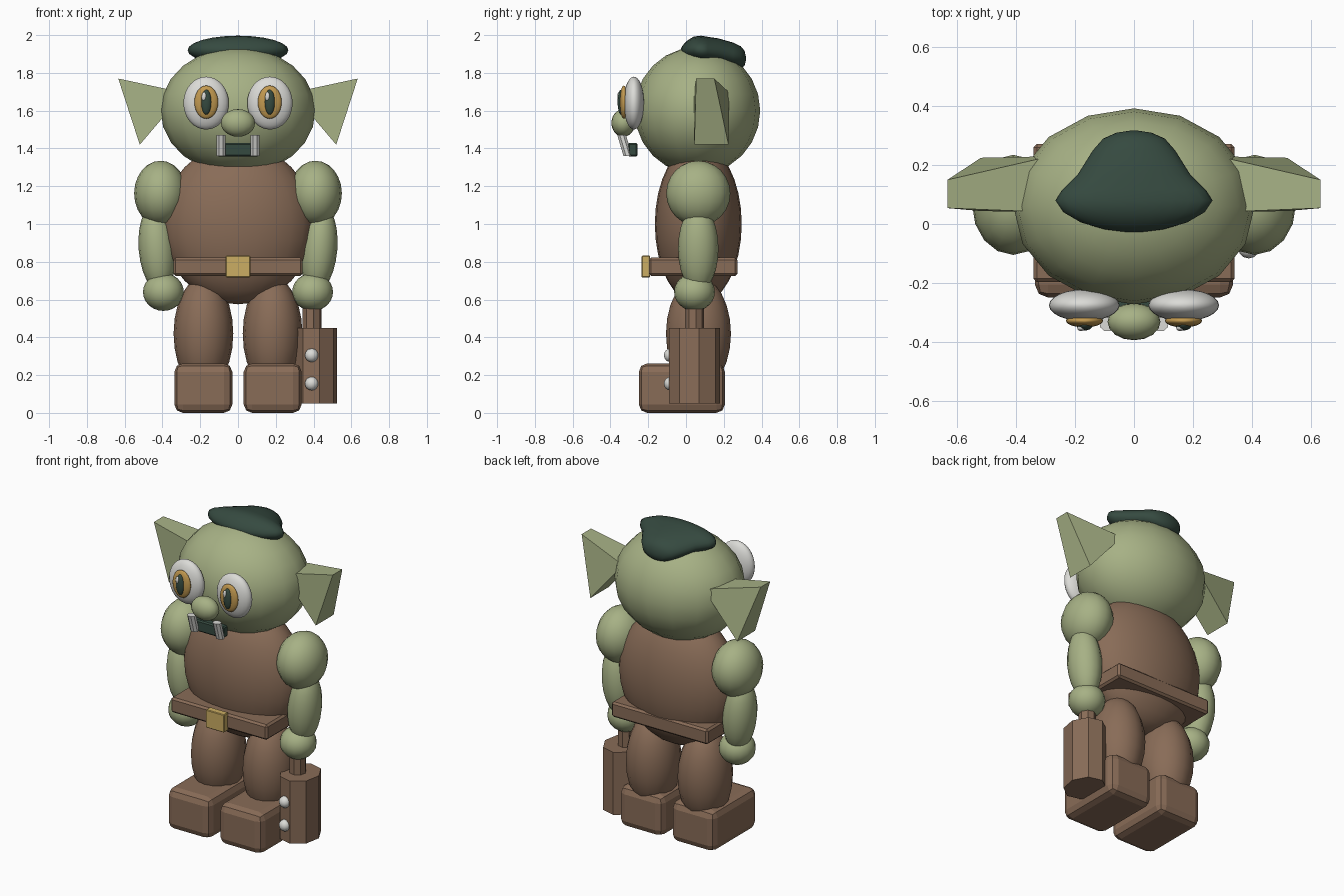
import bpy, bmesh, math
from mathutils import Vector

if "Cube" in bpy.data.objects:
    bpy.data.objects.remove(bpy.data.objects["Cube"])


def material(name, rgb):
    m = bpy.data.materials.new(name)
    m.diffuse_color = (*rgb, 1)
    m.use_nodes = True
    m.node_tree.nodes["Principled BSDF"].inputs["Base Color"].default_value = m.diffuse_color
    return m


GREEN = material("skin_green", (0.385, 0.44, 0.235))
BROWN = material("leather_brown", (0.25, 0.15, 0.096))
DARK = material("dark_green", (0.036, 0.068, 0.051))
WHITE = material("off_white", (0.71, 0.71, 0.68))
GOLD = material("buckle_gold", (0.60, 0.42, 0.125))
AMBER = material("iris_amber", (0.54, 0.32, 0.08))


def finish(bm, name, mat, smooth=False):
    bmesh.ops.recalc_face_normals(bm, faces=bm.faces)
    me = bpy.data.meshes.new(name)
    for f in bm.faces:
        f.smooth = smooth
    bm.to_mesh(me)
    bm.free()
    me.materials.append(mat)
    ob = bpy.data.objects.new(name, me)
    bpy.context.collection.objects.link(ob)
    return ob


def ellipsoid(name, mat, center, radii, seg=16, rings=12, tilt=0):
    bm = bmesh.new()
    bmesh.ops.create_uvsphere(bm, u_segments=seg, v_segments=rings, radius=1)
    for v in bm.verts:
        v.co = Vector(a * b for a, b in zip(v.co, radii))
    ob = finish(bm, name, mat, True)
    ob.location = center
    ob.rotation_euler.y = tilt
    return ob


def box(name, mat, lo, hi, bevel=0, segments=1):
    bm = bmesh.new()
    bmesh.ops.create_cube(bm, size=1)
    for v in bm.verts:
        v.co = Vector(l + (c + 0.5) * (h - l) for c, l, h in zip(v.co, lo, hi))
    ob = finish(bm, name, mat)
    if bevel:
        mod = ob.modifiers.new("bevel", 'BEVEL')
        mod.width, mod.segments = bevel, segments
    return ob


def loft(name, mat, rings, smooth=False):
    # rings: lists of points of equal length, capped at both ends
    bm = bmesh.new()
    rows = [[bm.verts.new(p) for p in r] for r in rings]
    n = len(rows[0])
    for a, b in zip(rows, rows[1:]):
        for i in range(n):
            bm.faces.new((a[i], a[(i + 1) % n], b[(i + 1) % n], b[i]))
    bm.faces.new(rows[0])
    bm.faces.new(rows[-1])
    return finish(bm, name, mat, smooth)


def prism(name, mat, bottom, top, rx, ry, turn=0, n=8):
    angles = [math.radians(turn) + math.tau * i / n for i in range(n)]
    return loft(name, mat, [[(c[0] + rx * math.cos(a), c[1] + ry * math.sin(a), c[2])
                             for a in angles] for c in (bottom, top)])


# Head, nose and torso
ellipsoid("head", GREEN, (0, 0.06, 1.60), (0.41, 0.333, 0.337))
ellipsoid("nose", GREEN, (0, -0.332, 1.535), (0.09, 0.063, 0.073))
ellipsoid("torso", BROWN, (0, 0.065, 1.0), (0.40, 0.23, 0.425), 24, 16)

# Cap: elliptical slices from front to back (y, z, half width, half height)
slices = [(-0.027, 1.92, 0.03, 0.008), (-0.018, 1.919, 0.1, 0.026),
          (0.005, 1.92, 0.18, 0.05), (0.04, 1.923, 0.24, 0.069),
          (0.08, 1.92, 0.267, 0.077), (0.115, 1.915, 0.245, 0.076),
          (0.17, 1.909, 0.19, 0.074), (0.25, 1.892, 0.14, 0.068),
          (0.29, 1.883, 0.105, 0.058), (0.31, 1.877, 0.06, 0.04),
          (0.317, 1.875, 0.015, 0.01)]
N = 24
loft("cap", DARK, [[(w * math.cos(math.tau * i / N), y, z + h * math.sin(math.tau * i / N))
                    for i in range(N)] for y, z, w, h in slices], True)

# Mouth, belt and buckle
box("mouth", DARK, (-0.11, -0.307, 1.357), (0.11, -0.257, 1.43), 0.008)
box("belt", BROWN, (-0.342, -0.197, 0.725), (0.342, 0.272, 0.822), 0.012)
box("buckle", GOLD, (-0.065, -0.235, 0.717), (0.065, -0.19, 0.832), 0.004)

for s, side in ((-1, "left"), (1, "right")):
    # Eyes
    ellipsoid("eyeball_" + side, WHITE, (s * 0.169, -0.276, 1.64), (0.12, 0.054, 0.14), 24, 16)
    ellipsoid("iris_" + side, AMBER, (s * 0.168, -0.329, 1.645), (0.063, 0.022, 0.088), 24, 12)
    ellipsoid("pupil_" + side, DARK, (s * 0.168, -0.344, 1.645), (0.028, 0.018, 0.066), 16, 12)
    ellipsoid("eye_glint_" + side, WHITE, (s * 0.168 - 0.012, -0.354, 1.675),
              (0.013, 0.01, 0.024), 10, 8)
    # Teeth lean forward at the top
    prism("tooth_" + side, WHITE, (s * 0.09, -0.308, 1.36), (s * 0.09, -0.341, 1.472),
          0.027, 0.025, 22.5)
    # Ears: tapered triangular wedges
    loft("ear_" + side, GREEN, [
        [(s * 0.634, 0.054, 1.77), (s * 0.52, 0.044, 1.42), (s * 0.285, 0.04, 1.695)],
        [(s * 0.634, 0.15, 1.77), (s * 0.52, 0.225, 1.42), (s * 0.285, 0.23, 1.695)]])
    # Arms
    ellipsoid("shoulder_" + side, GREEN, (s * 0.41, 0.065, 1.162), (0.14, 0.17, 0.173))
    ellipsoid("forearm_" + side, GREEN, (s * 0.428, 0.065, 0.87), (0.098, 0.107, 0.23),
              tilt=s * 0.08)
    ellipsoid("hand_" + side, GREEN, (s * 0.395, 0.045, 0.64), (0.108, 0.108, 0.1))
    # Legs and boots
    ellipsoid("leg_" + side, BROWN, (s * 0.183, 0.066, 0.42), (0.158, 0.172, 0.30))
    x0, x1 = sorted((s * 0.03, s * 0.337))
    box("boot_" + side, BROWN, (x0, -0.25, 0), (x1, 0.206, 0.262), 0.045, 2)

# Studded club hanging from one hand
prism("club_head", BROWN, (0.41, 0.045, 0.05), (0.41, 0.045, 0.45), 0.117, 0.137, 10)
prism("club_handle", BROWN, (0.392, 0.045, 0.44), (0.392, 0.045, 0.64), 0.05, 0.05, 10)
for i, z in enumerate((0.305, 0.155)):
    ellipsoid(f"club_stud_{i + 1}", WHITE, (0.39, -0.083, z), (0.036, 0.034, 0.036), 12, 8)
